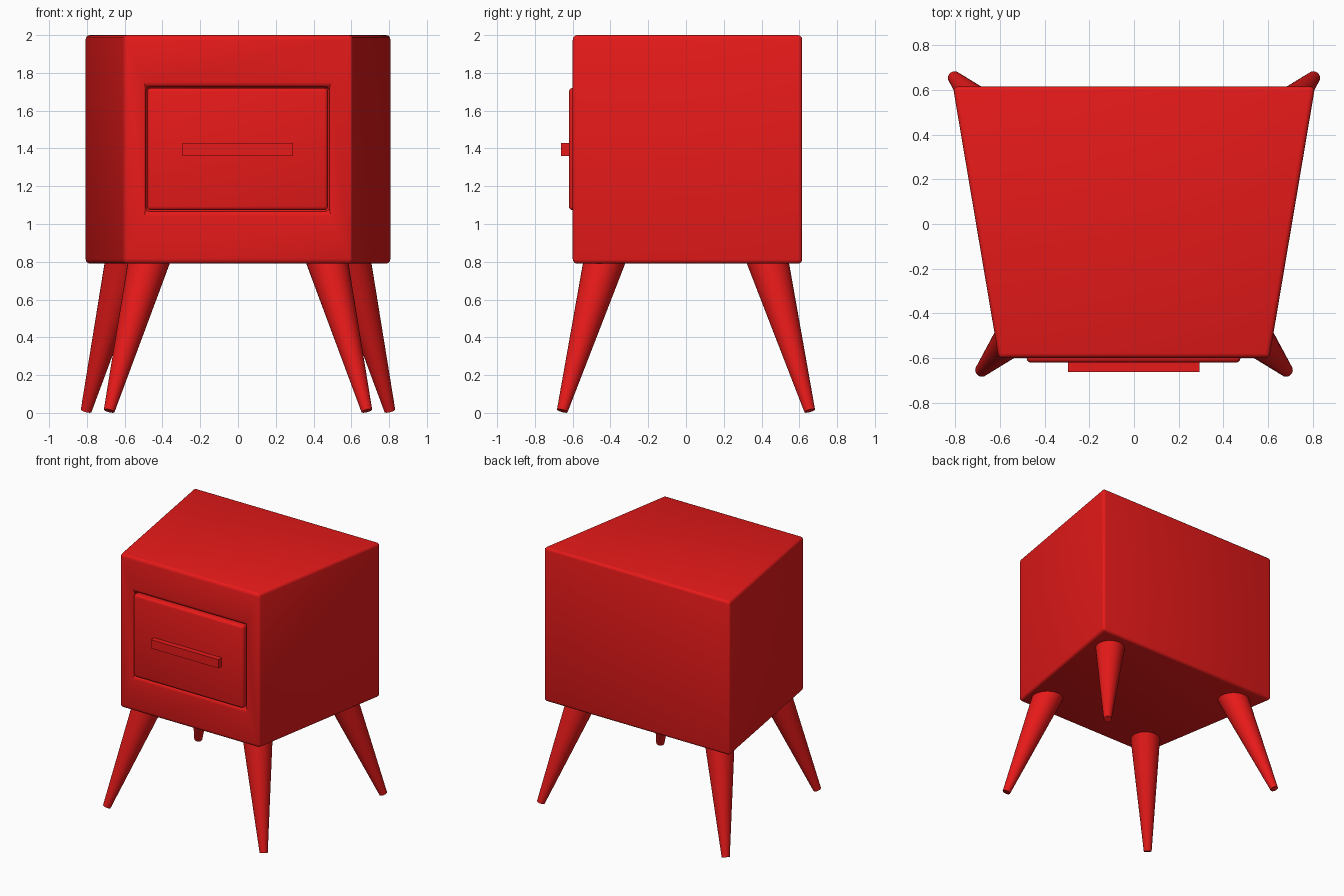
import bpy, bmesh
from mathutils import Vector

if "Cube" in bpy.data.objects:
    bpy.data.objects.remove(bpy.data.objects["Cube"])

red = bpy.data.materials.new("red_paint")
red.diffuse_color = (0.8, 0.01, 0.01, 1)
red.use_nodes = True
red.node_tree.nodes["Principled BSDF"].inputs["Base Color"].default_value = red.diffuse_color


def add_object(name, bm, bevel=0.0, smooth=True):
    bmesh.ops.recalc_face_normals(bm, faces=bm.faces)
    mesh = bpy.data.meshes.new(name)
    bm.to_mesh(mesh)
    bm.free()
    ob = bpy.data.objects.new(name, mesh)
    bpy.context.collection.objects.link(ob)
    mesh.materials.append(red)
    bpy.context.view_layer.objects.active = ob
    ob.select_set(True)
    if bevel:
        mod = ob.modifiers.new("rounded_edges", "BEVEL")
        mod.width = bevel
        mod.segments = 3
        mod.limit_method = 'ANGLE'
        bpy.ops.object.modifier_apply(modifier=mod.name)
    if smooth:
        bpy.ops.object.shade_smooth_by_angle(angle=0.6)
    ob.select_set(False)
    return ob


def box(x, y, z):
    """Box from (min, max) ranges."""
    bm = bmesh.new()
    bmesh.ops.create_cube(bm, size=1)
    for v in bm.verts:
        v.co = [r[0] if c < 0 else r[1] for c, r in zip(v.co, (x, y, z))]
    return bm


# Cabinet: box widening to the back, with a shallow drawer opening in the front
FRONT, BACK = -0.6, 0.615
bm = box((-0.81, 0.81), (FRONT, BACK), (0.79, 2.0))
for v in bm.verts:
    if v.co.y < 0:
        v.co.x *= 0.605 / 0.81
front = min(bm.faces, key=lambda f: f.calc_center_median().y)
bmesh.ops.inset_individual(bm, faces=[front], thickness=0.1)
for v in front.verts:
    v.co.x = -0.488 if v.co.x < 0 else 0.484
    v.co.z = 1.067 if v.co.z < 1.4 else 1.726
floor = bmesh.ops.extrude_discrete_faces(bm, faces=[front])["faces"][0]
for v in floor.verts:
    v.co.y += 0.06
add_object("cabinet", bm, 0.022)

# Drawer front and handle
add_object("drawer_front", box((-0.48, 0.476), (-0.62, -0.54), (1.073, 1.72)), 0.02)
add_object("drawer_handle", box((-0.295, 0.292), (-0.662, -0.6), (1.36, 1.428)), smooth=False)


# Splayed tapered legs
def leg(name, foot, top):
    foot, top = Vector(foot), Vector(top)
    axis = top - foot
    bm = bmesh.new()
    bmesh.ops.create_cone(bm, cap_ends=True, segments=32, radius1=0.029,
                          radius2=0.113, depth=axis.length)
    rot = axis.to_track_quat('Z', 'Y').to_matrix().to_4x4()
    bmesh.ops.transform(bm, matrix=rot, verts=bm.verts)
    bmesh.ops.translate(bm, vec=(foot + top) / 2, verts=bm.verts)
    add_object(name, bm)


for side, s in (("left", -1), ("right", 1)):
    leg("front_leg_" + side, (0.682 * s, -0.655, 0.011), (0.463 * s, -0.423, 0.84))
    leg("back_leg_" + side, (0.804 * s, 0.655, 0.011), (0.585 * s, 0.423, 0.84))
